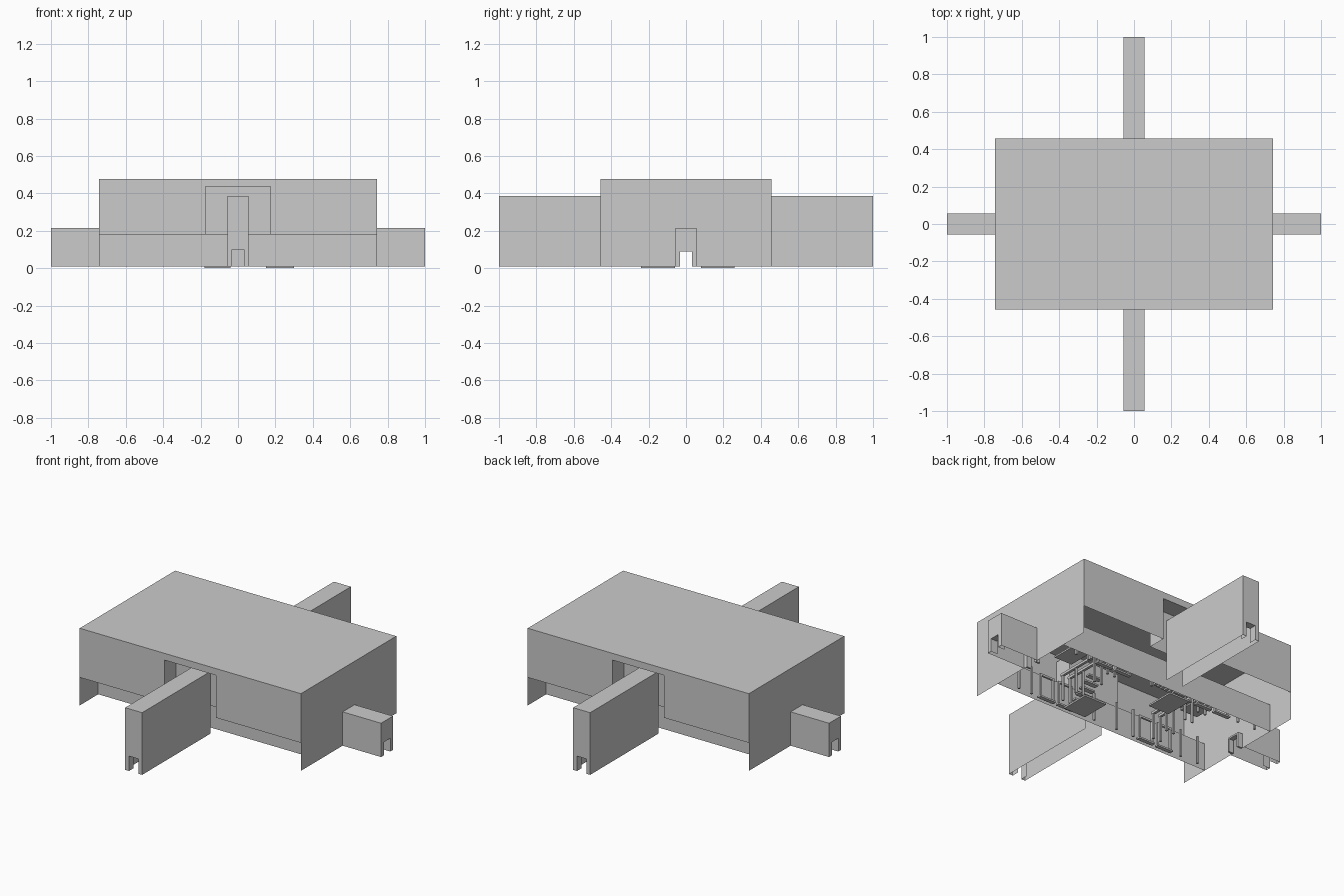
import bpy, math

if "Cube" in bpy.data.objects:
    bpy.data.objects.remove(bpy.data.objects["Cube"])

def mesh(name, verts, faces):
    me = bpy.data.meshes.new(name)
    me.from_pydata(verts, [], faces)
    me.update()
    ob = bpy.data.objects.new(name, me)
    bpy.context.collection.objects.link(ob)
    return ob

def sheet(name, *polys):
    """Zero-thickness panels, one polygon per argument."""
    verts, faces = [], []
    for p in polys:
        faces.append(list(range(len(verts), len(verts) + len(p))))
        verts += p
    return mesh(name, verts, faces)

def box(name, x0, x1, y0, y1, z0, z1):
    v = [(x, y, z) for x in (x0, x1) for y in (y0, y1) for z in (z0, z1)]
    return mesh(name, v, [(0, 1, 3, 2), (4, 6, 7, 5), (0, 4, 5, 1),
                          (2, 3, 7, 6), (0, 2, 6, 4), (1, 5, 7, 3)])

X, Y, B, T = 0.742, 0.457, 0.01, 0.478   # hall half sizes, base, roof
G, LY, RY = 0.18, 0.28, 0.345            # upper wall base, lower wall, recess depth

def notched(w, h, dw, dh, base=B):
    """Wall profile with a doorway cut in its lower edge."""
    return [(-w, base), (-dw, base), (-dw, dh), (dw, dh), (dw, base),
            (w, base), (w, h), (-w, h)]

# Roof and end walls with doorways
sheet("roof", [(-X, -Y, T), (X, -Y, T), (X, Y, T), (-X, Y, T)])
for s, side in ((-1, "left"), (1, "right")):
    sheet(side + "_end_wall", [(s * X, a, z) for a, z in notched(Y, T, 0.031, 0.09)])

for s, side in ((-1, "front"), (1, "back")):
    # Upper wall with a wide central recess
    D, DH, y, r = 0.173, 0.437, s * Y, s * RY
    sheet(side + "_upper_wall", [(a, y, z) for a, z in notched(X, T, D, DH, G)])
    sheet(side + "_recess",
          [(-D, y, G), (-D, r, G), (-D, r, DH), (-D, y, DH)],
          [(D, y, G), (D, r, G), (D, r, DH), (D, y, DH)],
          [(-D, y, DH), (D, y, DH), (D, r, DH), (-D, r, DH)],
          [(-D, r, G), (D, r, G), (D, r, DH), (-D, r, DH)])
    # Inset lower wall
    l = s * LY
    sheet(side + "_lower_wall", [(-X, l, B), (X, l, B), (X, l, G), (-X, l, G)])

def passage(name, length0, height, dh, angle):
    """Open-bottomed corridor running out along +x, then turned."""
    w, dw, d = 0.057, 0.031, 0.045
    ends = [(1, a, z) for a, z in notched(w, height, dw, dh)]
    ob = sheet(name, ends,
               [(length0, -w, B), (1, -w, B), (1, -w, height), (length0, -w, height)],
               [(length0, w, B), (1, w, B), (1, w, height), (length0, w, height)],
               [(length0, -w, height), (1, -w, height), (1, w, height), (length0, w, height)],
               [(1, -dw, B), (1 - d, -dw, B), (1 - d, -dw, dh), (1, -dw, dh)],
               [(1, dw, B), (1 - d, dw, B), (1 - d, dw, dh), (1, dw, dh)],
               [(1, -dw, dh), (1 - d, -dw, dh), (1 - d, dw, dh), (1, dw, dh)])
    ob.rotation_euler.z = math.radians(angle)

passage("right_passage", X, 0.215, 0.09, 0)
passage("left_passage", X, 0.215, 0.09, 180)
passage("front_passage", RY, 0.387, 0.1, -90)
passage("back_passage", RY, 0.387, 0.1, 90)

# Interior posts and door frames along the lower walls
t = 0.006
for s in (-1, 1):
    y = s * 0.245
    for x in (-0.66, -0.54, -0.2, -0.08, 0.08, 0.53, 0.62):
        box("wall_post", x - t, x + t, y - t, y + t, B, G)
    for x in (-0.42, -0.29, 0.29, 0.42):
        for e in (-0.045, 0.045):
            box("frame_post", x + e - t, x + e + t, y - t, y + t, B, 0.16)
        box("frame_lintel", x - 0.05, x + 0.05, y - t, y + t, 0.15, 0.162)
        box("frame_sill", x - 0.055, x + 0.055, y - 0.012, y + 0.012, B, 0.02)

# Raised platforms and cross beams
for s in (-1, 1):
    box("platform", s * 0.45 - 0.06, s * 0.45 + 0.06, -0.07, 0.07, 0.17, 0.18)
    for x in (0.3, 0.35):
        box("cross_beam", s * x - 0.008, s * x + 0.008, -0.2, 0.2, 0.165, 0.18)
        for y in (-0.19, -0.08, 0.08, 0.19):
            box("beam_post", s * x - t, s * x + t, y - t, y + t, B, 0.165)
    # Door frame lining the end wall
    for y in (-0.038, 0.038):
        box("end_door_jamb", s * 0.725 - 0.015, s * 0.725 + 0.015, y - t, y + t, B, 0.09)
    box("end_door_head", s * 0.725 - 0.015, s * 0.725 + 0.015, -0.044, 0.044, 0.09, 0.1)

# Two stairs rising from sunken pads
for x0, x1, y0, d in ((0.15, 0.30, -0.24, 1), (-0.18, -0.04, 0.26, -1)):
    y1 = y0 + d * 0.18
    box("stair_pad", x0, x1, min(y0, y1), max(y0, y1), 0.0, 0.01)
    for i in range(6):
        a, b = y0 + d * i * 0.03, y0 + d * (i + 1) * 0.03
        box("stair_tread", x0 + 0.03, x1 - 0.03, min(a, b), max(a, b),
            0.02 + i * 0.025, 0.03 + i * 0.025)
